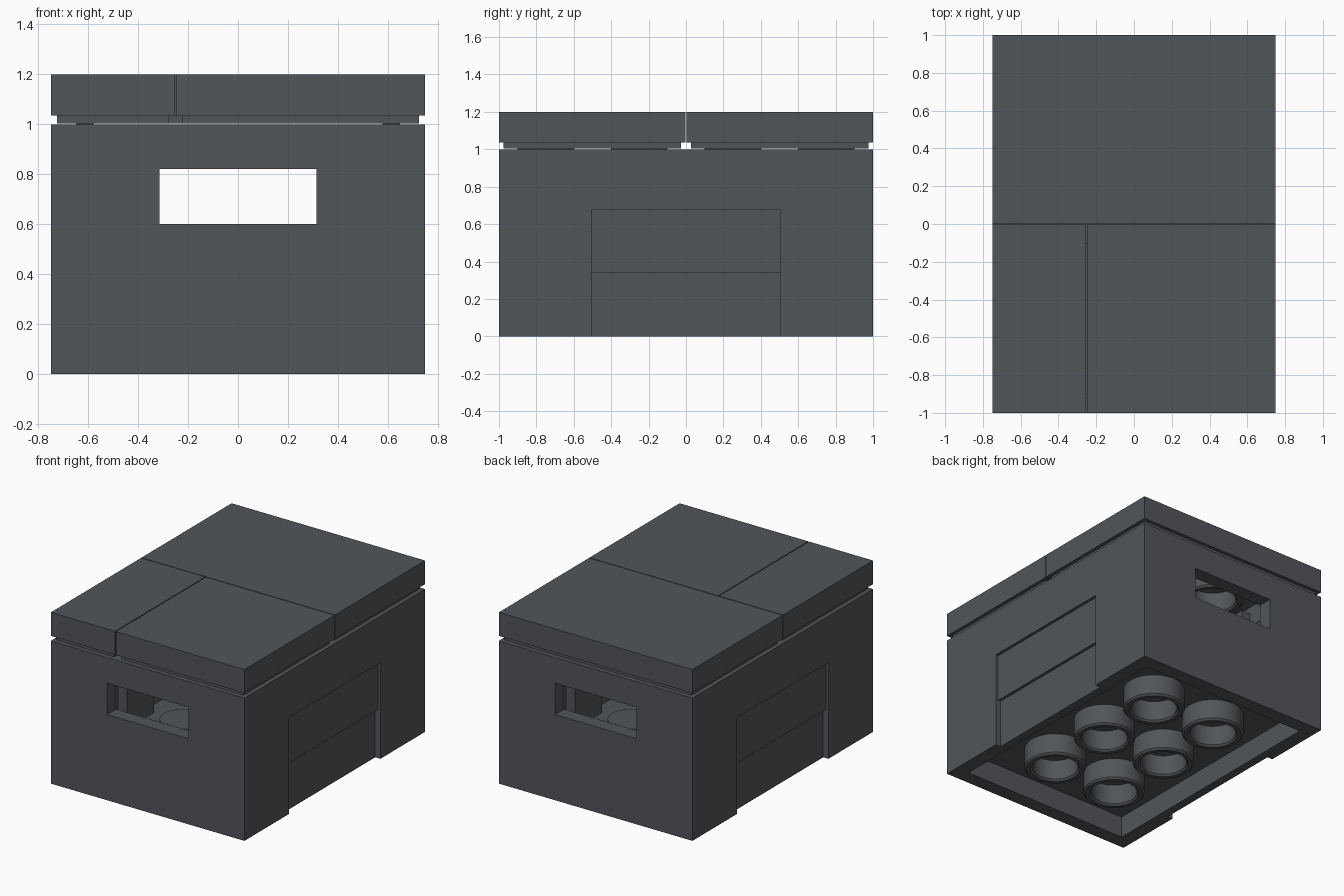
import bpy, bmesh, math
from mathutils import Matrix, Vector

if "Cube" in bpy.data.objects:
    bpy.data.objects.remove(bpy.data.objects["Cube"])


def finish(bm, name):
    bmesh.ops.recalc_face_normals(bm, faces=bm.faces)
    me = bpy.data.meshes.new(name)
    bm.to_mesh(me)
    bm.free()
    ob = bpy.data.objects.new(name, me)
    bpy.context.collection.objects.link(ob)
    return ob


def smooth(ob):
    bpy.ops.object.select_all(action='DESELECT')
    ob.select_set(True)
    bpy.context.view_layer.objects.active = ob
    bpy.ops.object.shade_smooth_by_angle(angle=math.radians(35))


def bridge(bm, a, b):
    n = len(a)
    for i in range(n):
        bm.faces.new((a[i], a[(i + 1) % n], b[(i + 1) % n], b[i]))


def rect_loft(name, x0, x1, y0, y1, profile):
    """Rectangular rings (inset, z) joined in order, capped at both ends."""
    bm = bmesh.new()
    rings = []
    for d, z in profile:
        rings.append([bm.verts.new((x, y, z)) for x, y in (
            (x0 + d, y0 + d), (x1 - d, y0 + d), (x1 - d, y1 - d), (x0 + d, y1 - d))])
    for a, b in zip(rings, rings[1:]):
        bridge(bm, a, b)
    bm.faces.new(rings[0])
    bm.faces.new(rings[-1])
    return finish(bm, name)


def box(name, x0, x1, y0, y1, z0, z1):
    return rect_loft(name, x0, x1, y0, y1, [(0, z0), (0, z1)])


def lathe(name, cx, cy, profile, closed, n=32):
    """Revolve (radius, z) points about a vertical axis."""
    bm = bmesh.new()
    rings = [[bm.verts.new((cx + r * math.cos(2 * math.pi * i / n),
                            cy + r * math.sin(2 * math.pi * i / n), z))
              for i in range(n)] for r, z in profile]
    for a, b in zip(rings, rings[1:]):
        bridge(bm, a, b)
    if closed:
        bridge(bm, rings[-1], rings[0])
    else:
        bm.faces.new(rings[0])
        bm.faces.new(rings[-1])
    ob = finish(bm, name)
    smooth(ob)
    return ob


def tube(name, cx, cy, z0, z1):
    e = 0.012
    return lathe(name, cx, cy, [(0.15, z1), (0.15, z0 + e), (0.15 + e, z0),
                                (0.2 - e, z0), (0.2, z0 + e), (0.2, z1)], True)


def cut(ob, cutter):
    cutter.hide_render = True
    m = ob.modifiers.new("cut", 'BOOLEAN')
    m.operation = 'DIFFERENCE'
    m.solver = 'EXACT'
    m.object = cutter
    bpy.context.view_layer.objects.active = ob
    bpy.ops.object.modifier_apply(modifier=m.name)
    bpy.data.objects.remove(cutter)


grey = bpy.data.materials.new("dark_grey")
grey.diffuse_color = (0.085, 0.092, 0.1, 1)
grey.use_nodes = True
grey.node_tree.nodes["Principled BSDF"].inputs["Base Color"].default_value = grey.diffuse_color

# Crate shell: hollow underside, outer walls, open interior
crate = rect_loft("crate", -0.75, 0.75, -1, 1,
                  [(0.1, 0.15), (0.1, 0), (0, 0), (0, 1), (0.1, 1), (0.1, 0.2)])

# Hand holes front and back
for s in (-1, 1):
    cut(crate, box("hole_cutter", -0.315, 0.315, s * 0.95 - 0.15, s * 0.95 + 0.15, 0.6, 0.82))

# Stepped recess on both sides
for s in (-1, 1):
    for depth, top in ((0.02, 0.675), (0.04, 0.34)):
        xs = sorted((s * (0.75 - depth), s * 0.9))
        cut(crate, box("recess_cutter", xs[0], xs[1], -0.505, 0.505, -0.1, top))

# Inner columns that carry the lid
for s in (-1, 1):
    for y in (-0.75, -0.25, 0.25, 0.75):
        xs = sorted((s * 0.58, s * 0.65))
        box("lid_column", xs[0], xs[1], y - 0.15, y + 0.15, 0.2, 1.1)

# Underside tubes and floor studs
for x in (-0.25, 0.25):
    for y in (-0.5, 0, 0.5):
        tube("base_tube", x, y, 0, 0.15)
    for y in (-0.25, 0.25):
        lathe("floor_stud", x, y, [(0.15, 0.2), (0.15, 0.3)], False)

# Lid made of three hollow tiles
tile_profile = [(0.1, 1.15), (0.1, 1.004), (0.025, 1.004), (0.025, 1.035), (0, 1.035), (0, 1.2)]
g = 0.003
rect_loft("lid_back", -0.75, 0.75, g, 1, tile_profile)
rect_loft("lid_front_wide", -0.25 + g, 0.75, -1, -g, tile_profile)
rect_loft("lid_front_narrow", -0.75, -0.25 - g, -1, -g, tile_profile)

# Tubes and pin under the lid
for x, y in ((-0.25, 0.5), (0.25, 0.5), (0.25, -0.5)):
    tube("lid_tube", x, y, 1.004, 1.15)
lathe("lid_pin", -0.5, -0.5, [(0.1, 1.004), (0.1, 1.15)], False)

for ob in bpy.data.objects:
    ob.data.materials.append(grey)
